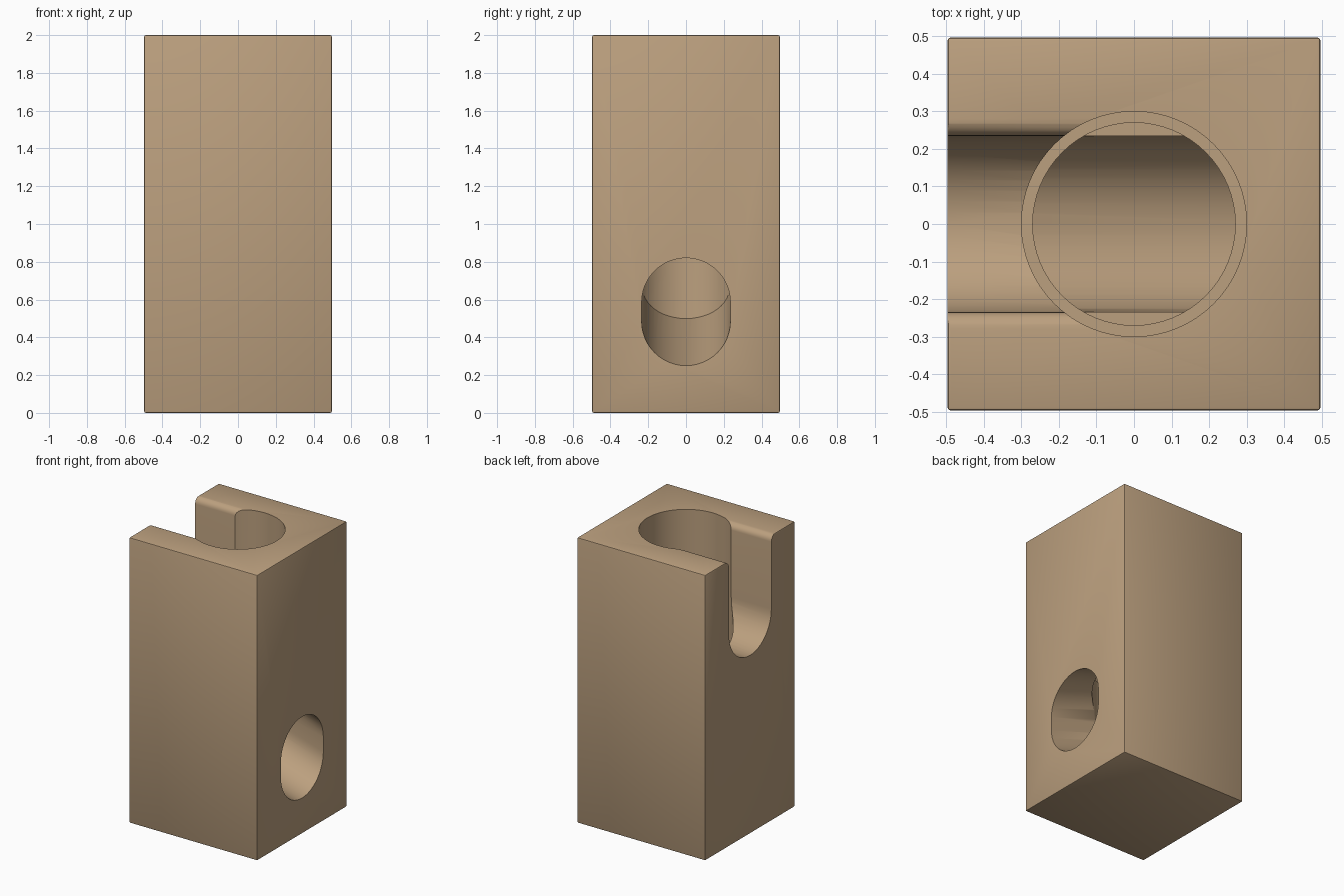
import bpy
import bmesh
from math import cos, sin, pi

old = bpy.data.objects.get("Cube")
if old:
    bpy.data.objects.remove(old, do_unlink=True)

# Single wood colour
wood = bpy.data.materials.new("light wood")
wood.use_nodes = True
colour = (0.50, 0.35, 0.21, 1)
wood.diffuse_color = colour
wood.node_tree.nodes["Principled BSDF"].inputs["Base Color"].default_value = colour


def arc(cy, cz, r, start, end, steps):
    """Points on an arc, angles in multiples of pi."""
    angles = [pi * (start + (end - start) * i / steps) for i in range(steps + 1)]
    return [(cy + r * cos(a), cz + r * sin(a)) for a in angles]


def prism(name, start, end):
    """Solid between two matching loops of points."""
    bm = bmesh.new()
    a = [bm.verts.new(p) for p in start]
    b = [bm.verts.new(p) for p in end]
    bm.faces.new(a)
    bm.faces.new(b)
    for i in range(len(a)):
        j = (i + 1) % len(a)
        bm.faces.new((a[i], a[j], b[j], b[i]))
    bmesh.ops.recalc_face_normals(bm, faces=bm.faces)
    mesh = bpy.data.meshes.new(name)
    bm.to_mesh(mesh)
    bm.free()
    mesh.materials.append(wood)
    obj = bpy.data.objects.new(name, mesh)
    bpy.context.collection.objects.link(obj)
    return obj


def upright(name, outline, z0, z1):
    return prism(name, [(x, y, z0) for x, y in outline], [(x, y, z1) for x, y in outline])


def along_x(name, profile, x0, x1, rise=0):
    """Profile in y and z swept from x0 to x1, lifted by rise at x0."""
    return prism(name, [(x0, y, z + rise) for y, z in profile],
                 [(x1, y, z) for y, z in profile])


def apply(obj, mod):
    bpy.context.view_layer.objects.active = obj
    bpy.ops.object.modifier_apply(modifier=mod.name)


def combine(obj, cutter, operation):
    mod = obj.modifiers.new("cut", "BOOLEAN")
    mod.operation = operation
    mod.solver = "EXACT"
    mod.object = cutter
    apply(obj, mod)
    bpy.data.objects.remove(cutter, do_unlink=True)


# Block with slightly eased edges
h = 0.497
block = upright("block", [(-h, -h), (h, -h), (h, h), (-h, h)], 0, 2)
bevel = block.modifiers.new("eased edges", "BEVEL")
bevel.width = 0.008
bevel.segments = 2
apply(block, bevel)

# Vertical shaft, narrower in its lower half
wide = arc(0, 0, 0.30, 0, 2, 64)[:-1]
narrow = arc(0, 0, 0.27, 0, 2, 64)[:-1]
combine(block, upright("upper_shaft", wide, 1.0, 2.2), "DIFFERENCE")
combine(block, upright("lower_shaft", narrow, 0.68, 1.1), "DIFFERENCE")

# Round-bottomed entry slot with rounded upper lips
r, lip = 0.235, 0.045
top = 2.0
slot = (arc(0, 1.485, r, 1, 2, 24)
        + arc(r + lip, top - lip, lip, 1, 0.5, 6)
        + [(r + lip, 2.2), (-r - lip, 2.2)]
        + arc(-r - lip, top - lip, lip, 0.5, 0, 6))
combine(block, along_x("entry_slot", slot, -0.7, -0.115), "DIFFERENCE")

# Sloping exit tunnel, closed at its inner end by the shaft wall
slope = 0.325
x_in, x_out = -0.4, 0.6
drop = (x_out - h) * slope
stadium = (arc(0, 0.485 - drop, r, 1, 2, 24)
           + arc(0, 0.585 - drop, r, 0, 1, 24))
tunnel = along_x("exit_tunnel", stadium, x_in, x_out, (x_out - x_in) * slope)
plan = arc(0, 0, 0.27, 0.5, 1.5, 32) + [(0.8, -0.27), (0.8, 0.27)]
combine(tunnel, upright("tunnel_limit", plan, 0, 0.95), "INTERSECT")
combine(block, tunnel, "DIFFERENCE")

# Smooth curved walls, crisp edges
bpy.ops.object.select_all(action="DESELECT")
block.select_set(True)
bpy.context.view_layer.objects.active = block
bpy.ops.object.shade_smooth_by_angle(angle=pi / 6)
